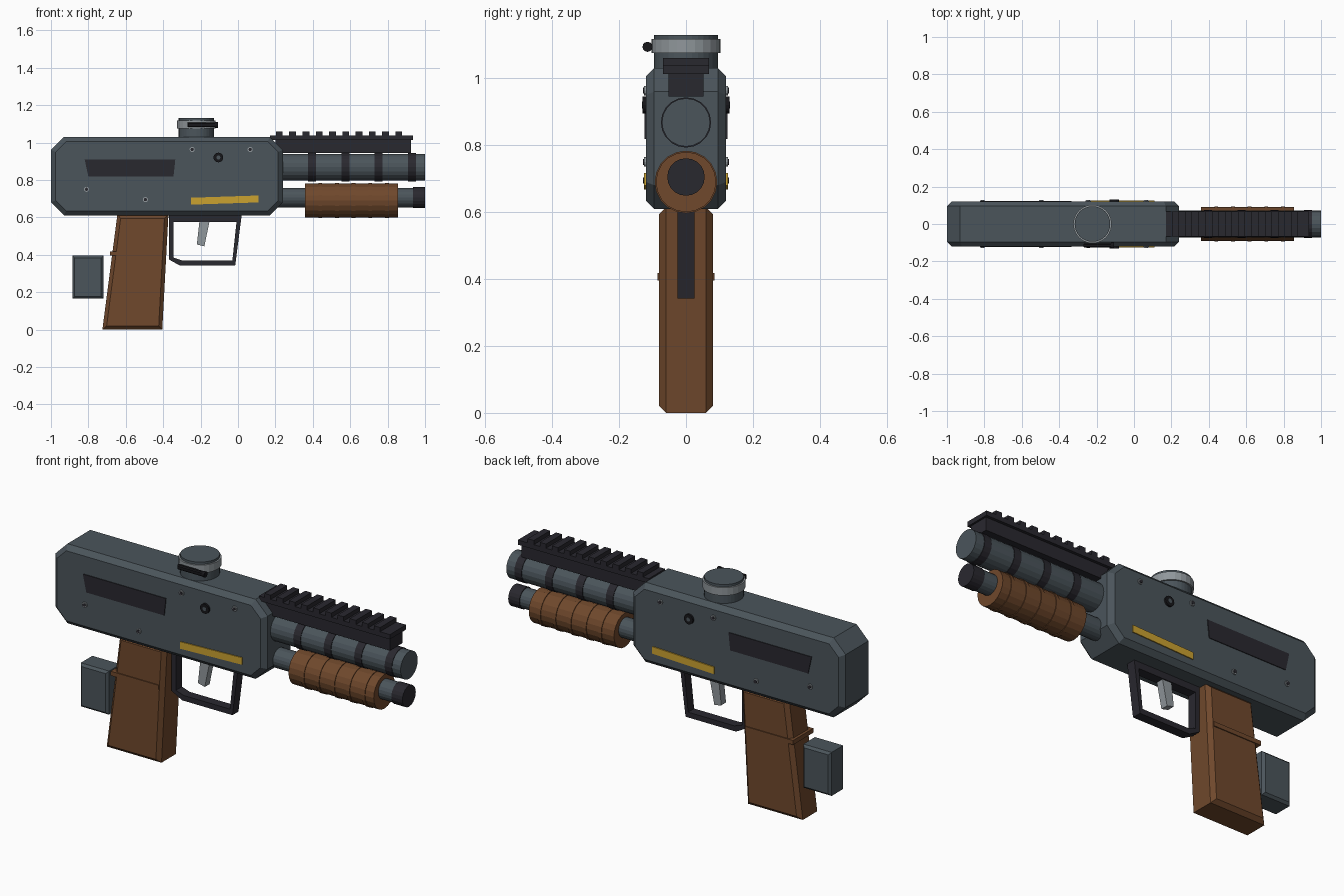
import bpy
import bmesh
from mathutils import Matrix

if "Cube" in bpy.data.objects:
    bpy.data.objects.remove(bpy.data.objects["Cube"], do_unlink=True)


def material(name, rgb):
    m = bpy.data.materials.new(name)
    m.use_nodes = True
    m.diffuse_color = (*rgb, 1)
    m.node_tree.nodes["Principled BSDF"].inputs["Base Color"].default_value = (*rgb, 1)
    return m


SLATE = material("slate metal", (0.07, 0.09, 0.105))
DARK = material("dark metal", (0.022, 0.021, 0.028))
WOOD = material("brown wood", (0.16, 0.065, 0.025))
STEEL = material("light steel", (0.28, 0.31, 0.33))
YELLOW = material("yellow paint", (0.6, 0.36, 0.03))
BLACK = material("black", (0.008, 0.008, 0.01))


def finish(name, bm, mat):
    bmesh.ops.recalc_face_normals(bm, faces=bm.faces)
    mesh = bpy.data.meshes.new(name)
    bm.to_mesh(mesh)
    bm.free()
    mesh.materials.append(mat)
    ob = bpy.data.objects.new(name, mesh)
    bpy.context.collection.objects.link(ob)
    return ob


def plate(name, points, y0, y1, mat, bevel=0):
    """Side profile in x, z extruded along y; bevel chamfers the rims."""
    bm = bmesh.new()
    face = bm.faces.new([bm.verts.new((x, y0, z)) for x, z in points])
    ext = bmesh.ops.extrude_face_region(bm, geom=[face], use_keep_orig=True)
    verts = [g for g in ext["geom"] if isinstance(g, bmesh.types.BMVert)]
    bmesh.ops.translate(bm, verts=verts, vec=(0, y1 - y0, 0))
    if bevel:
        rims = [e for e in bm.edges if abs(e.verts[0].co.y - e.verts[1].co.y) < 1e-5]
        bmesh.ops.bevel(bm, geom=rims, offset=bevel, segments=1, affect="EDGES")
    return finish(name, bm, mat)


def box(name, x0, x1, y0, y1, z0, z1, mat, bevel=0):
    return plate(name, [(x0, z0), (x1, z0), (x1, z1), (x0, z1)], y0, y1, mat, bevel)


def rod(name, axis, centre, radius, length, mat, sides=20):
    """Cylinder about the given axis, centred on a point."""
    bm = bmesh.new()
    bmesh.ops.create_cone(bm, cap_ends=True, segments=sides,
                          radius1=radius, radius2=radius, depth=length)
    turn = {"X": Matrix.Rotation(1.5708, 4, "Y"),
            "Y": Matrix.Rotation(1.5708, 4, "X"), "Z": Matrix()}[axis]
    bm.transform(Matrix.Translation(centre) @ turn)
    return finish(name, bm, mat)


def tube(name, x0, x1, z, radius, mat, sides=20):
    return rod(name, "X", ((x0 + x1) / 2, 0, z), radius, x1 - x0, mat, sides)


# Receiver with cut corners and chamfered rims
plate("receiver", [(-1, 0.68), (-0.93, 0.61), (0.17, 0.61), (0.24, 0.68),
                   (0.24, 0.96), (0.17, 1.03), (-0.93, 1.03), (-1, 0.96)],
      -0.12, 0.12, SLATE, 0.025)

# Details repeated on both sides of the receiver
for label, s in (("right", -1), ("left", 1)):
    plate(label + "_side_panel", [(-0.80, 0.818), (-0.345, 0.818), (-0.335, 0.91), (-0.82, 0.91)],
          s * 0.118, s * 0.124, DARK)
    plate(label + "_yellow_stripe", [(-0.25, 0.668), (0.11, 0.68), (0.11, 0.717), (-0.25, 0.705)],
          s * 0.118, s * 0.125, YELLOW)
    for i, (x, z) in enumerate([(-0.245, 0.963), (0.065, 0.963), (-0.81, 0.75), (-0.495, 0.695)]):
        rod(f"{label}_screw_{i}", "Y", (x, s * 0.121, z), 0.014, 0.01, STEEL, 12)
        rod(f"{label}_screw_slot_{i}", "Y", (x, s * 0.124, z), 0.009, 0.008, DARK, 8)
    rod(label + "_pivot_pin", "Y", (-0.105, s * 0.122, 0.92), 0.026, 0.016, BLACK, 16)
    rod(label + "_pivot_centre", "Y", (-0.105, s * 0.127, 0.92), 0.011, 0.01, SLATE, 12)

# Grip with its ridge, and the block behind it
plate("grip", [(-0.725, 0), (-0.405, 0), (-0.372, 0.615), (-0.645, 0.615)],
      -0.08, 0.08, WOOD, 0.02)
box("grip_ridge", -0.685, -0.405, -0.085, 0.085, 0.395, 0.418, WOOD)
box("rear_block", -0.885, -0.72, -0.06, 0.06, 0.165, 0.395, SLATE, 0.012)

# Trigger guard loop and trigger
outer = [(-0.37, 0.615), (-0.37, 0.375), (-0.31, 0.342), (-0.015, 0.342), (0.02, 0.615)]
inner = [(-0.345, 0.575), (-0.345, 0.385), (-0.3, 0.37), (-0.03, 0.37), (-0.008, 0.575)]
bm = bmesh.new()
loops = [[bm.verts.new((x, -0.025, z)) for x, z in pts] for pts in (outer, inner)]
for i in range(len(outer)):
    j = (i + 1) % len(outer)
    bm.faces.new([loops[0][i], loops[0][j], loops[1][j], loops[1][i]])
ext = bmesh.ops.extrude_face_region(bm, geom=bm.faces[:], use_keep_orig=True)
bmesh.ops.translate(bm, vec=(0, 0.05, 0),
                    verts=[g for g in ext["geom"] if isinstance(g, bmesh.types.BMVert)])
finish("trigger_guard", bm, DARK)
plate("trigger", [(-0.22, 0.455), (-0.18, 0.445), (-0.15, 0.59), (-0.205, 0.59)],
      -0.02, 0.02, STEEL)

# Upper barrel and bands
tube("upper_barrel", 0.2, 1, 0.868, 0.072, SLATE)
for i in range(4):
    x = 0.375 + i * 0.178
    tube(f"barrel_band_{i}", x, x + 0.042, 0.868, 0.075, DARK)

# Lower tube, end cap and wooden fore grip
tube("lower_tube", 0.2, 0.95, 0.705, 0.052, SLATE)
tube("lower_end_cap", 0.935, 1, 0.705, 0.056, DARK)
tube("fore_grip", 0.358, 0.856, 0.69, 0.09, WOOD)
for i in range(5):
    x = 0.43 + i * 0.089
    tube(f"fore_grip_ring_{i}", x, x + 0.02, 0.69, 0.0935, WOOD)

# Top rail with teeth
box("rail_block", 0.2, 0.925, -0.053, 0.053, 0.945, 1.016, DARK)
box("rail_base", 0.17, 0.935, -0.068, 0.068, 1.013, 1.038, DARK)
for i in range(10):
    x = 0.203 + i * 0.071
    box(f"rail_tooth_{i}", x, x + 0.036, -0.068, 0.068, 1.036, 1.06, DARK)

# Top knob, clamp ring and clamp bar
rod("knob", "Z", (-0.222, 0, 1.075), 0.095, 0.11, SLATE, 32)
rod("clamp_ring", "Z", (-0.222, 0, 1.096), 0.103, 0.042, STEEL, 24)
box("clamp_bar", -0.27, -0.11, -0.126, -0.104, 1.082, 1.106, BLACK, 0.005)
rod("clamp_bar_end", "X", (-0.115, -0.115, 1.094), 0.015, 0.014, BLACK, 12)
